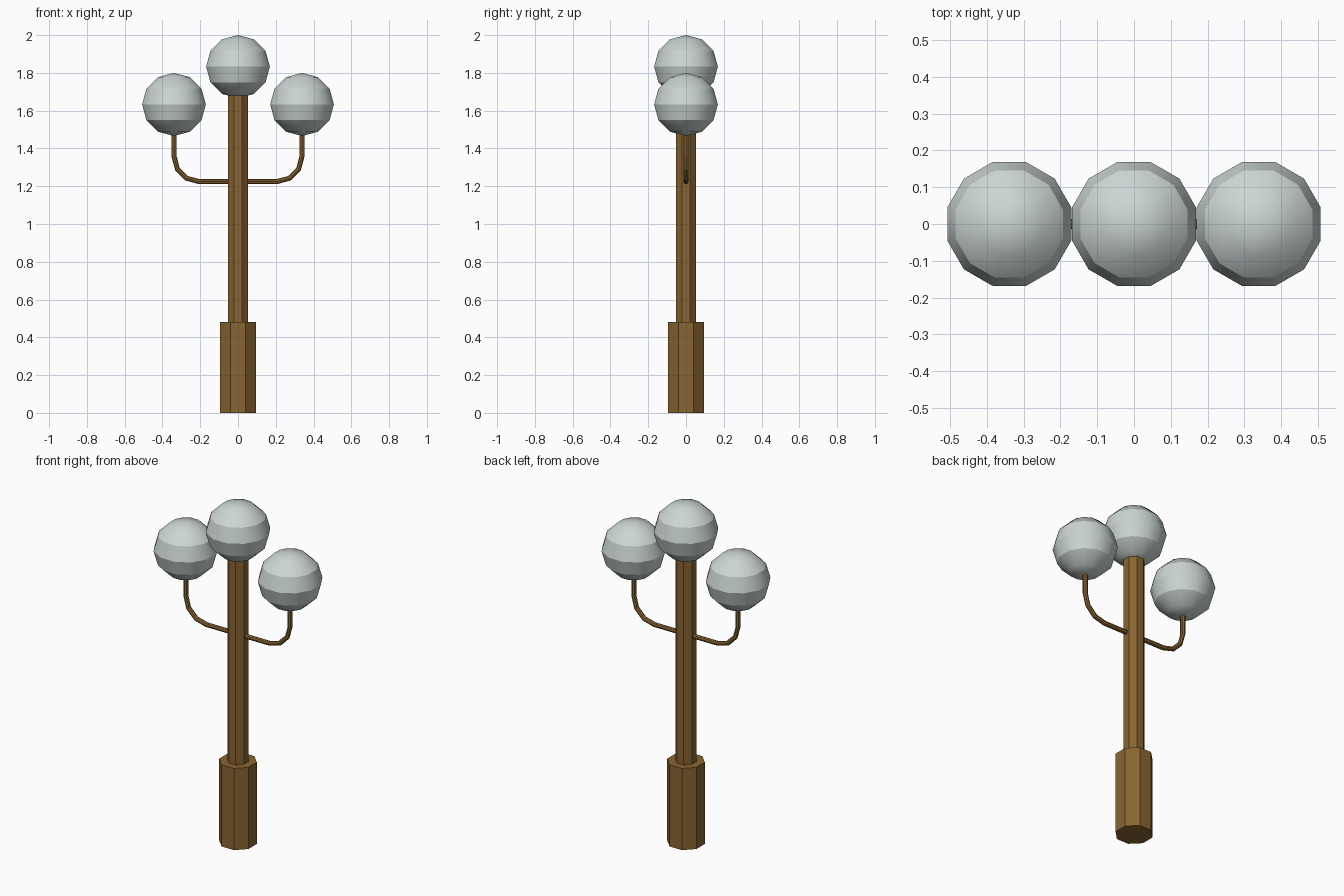
import bpy
from math import pi, sin, cos, radians

cube = bpy.data.objects.get("Cube")
if cube:
    bpy.data.objects.remove(cube, do_unlink=True)


def make_material(name, color):
    mat = bpy.data.materials.new(name)
    mat.use_nodes = True
    mat.diffuse_color = color
    mat.node_tree.nodes["Principled BSDF"].inputs["Base Color"].default_value = color
    return mat


wood = make_material("brown wood", (0.25, 0.13, 0.03, 1))
glass = make_material("pale grey glass", (0.60, 0.67, 0.65, 1))


def octagon_post(name, apothem, bottom, top):
    # Eight-sided column with a flat side to the front
    bpy.ops.mesh.primitive_cylinder_add(
        vertices=8, radius=apothem / cos(pi / 8), depth=top - bottom,
        location=(0, 0, (bottom + top) / 2), rotation=(0, 0, pi / 8))
    post = bpy.context.object
    post.name = name
    post.data.materials.append(wood)


def globe(name, x, z):
    # Twelve-sided globe, flat sides on the axes, slightly squashed
    bpy.ops.mesh.primitive_uv_sphere_add(
        segments=12, ring_count=6, radius=1, location=(x, 0, z),
        rotation=(0, 0, pi / 12))
    ball = bpy.context.object
    ball.name = name
    ball.scale = (0.1745, 0.1745, 0.167)
    bpy.ops.object.transform_apply(location=False, rotation=True, scale=True)
    ball.data.materials.append(glass)
    bpy.ops.object.shade_smooth_by_angle(angle=radians(30))


def arm(name, side):
    # Bent tube: out from the post, round a three-step elbow, up to the globe
    reach, level, bend = 0.339, 1.224, 0.135
    path = [(0, level)]
    for i in range(4):
        a = i * pi / 6
        path.append((reach - bend + bend * sin(a), level + bend - bend * cos(a)))
    path.append((reach, 1.5))
    curve = bpy.data.curves.new(name, "CURVE")
    curve.dimensions = "3D"
    curve.bevel_depth = 0.0135
    curve.bevel_resolution = 2
    curve.use_fill_caps = True
    spline = curve.splines.new("POLY")
    spline.points.add(len(path) - 1)
    for point, (x, z) in zip(spline.points, path):
        point.co = (side * x, 0, z, 1)
    spline.use_smooth = False
    curve.materials.append(wood)
    tube = bpy.data.objects.new(name, curve)
    bpy.context.collection.objects.link(tube)
    bpy.ops.object.select_all(action="DESELECT")
    tube.select_set(True)
    bpy.context.view_layer.objects.active = tube
    bpy.ops.object.convert(target="MESH")


# Post
octagon_post("base", 0.095, 0, 0.48)
octagon_post("post", 0.053, 0.48, 1.69)

# Lamps
globe("top_globe", 0, 1.833)
for label, side in (("left", 1), ("right", -1)):
    arm(label + "_arm", side)
    globe(label + "_globe", side * 0.339, 1.633)
